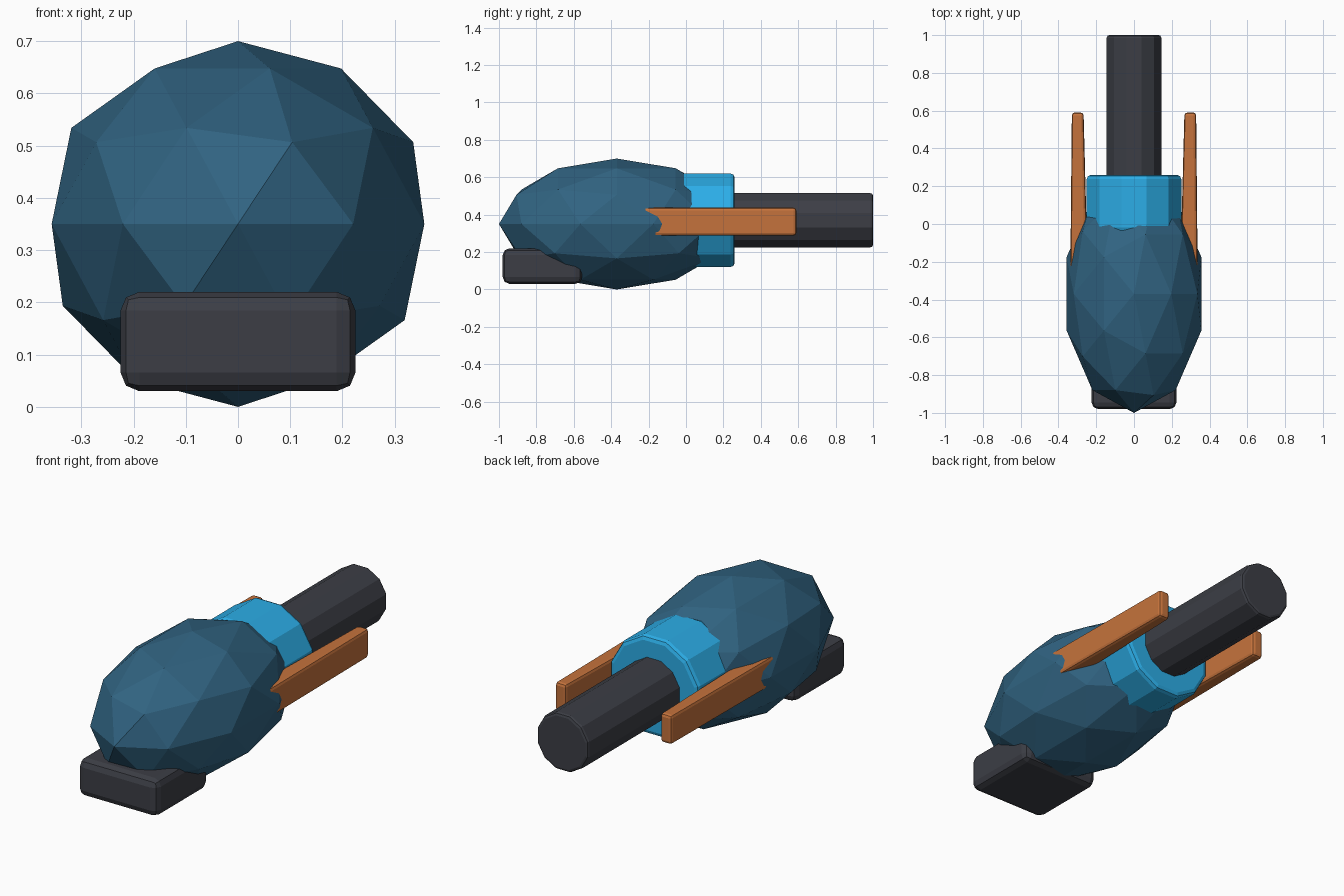
import bpy, math

if "Cube" in bpy.data.objects:
    bpy.data.objects.remove(bpy.data.objects["Cube"])


def paint(obj, name, rgb):
    mat = bpy.data.materials.get(name) or bpy.data.materials.new(name)
    mat.diffuse_color = (*rgb, 1)
    mat.use_nodes = True
    mat.node_tree.nodes["Principled BSDF"].inputs["Base Color"].default_value = mat.diffuse_color
    obj.data.materials.append(mat)


def bevel(obj, width, segments=2):
    mod = obj.modifiers.new("bevel", "BEVEL")
    mod.width = width
    mod.segments = segments
    mod.limit_method = "ANGLE"
    mod.angle_limit = math.radians(40)


def tube(name, radius, y0, y1, z, width):
    # 12-sided cylinder along y, with flats facing up and sideways
    bpy.ops.mesh.primitive_cylinder_add(vertices=12, radius=radius, depth=y1 - y0)
    obj = bpy.context.object
    obj.name = name
    obj.rotation_euler = (0, 0, math.radians(15))
    bpy.ops.object.transform_apply(rotation=True)
    obj.rotation_euler = (math.radians(90), 0, 0)
    obj.location = (0, (y0 + y1) / 2, z)
    bpy.ops.object.transform_apply(rotation=True)
    bevel(obj, width)
    return obj


def box(name, x, y, z, width):
    bpy.ops.mesh.primitive_cube_add(
        size=1, location=[(a + b) / 2 for a, b in (x, y, z)])
    obj = bpy.context.object
    obj.name = name
    obj.scale = [b - a for a, b in (x, y, z)]
    bpy.ops.object.transform_apply(location=True, scale=True, rotation=False)
    bevel(obj, width)
    return obj


BLUE, CYAN = (0.03, 0.125, 0.22), (0.025, 0.42, 0.8)
ORANGE, DARK = (0.56, 0.17, 0.045), (0.045, 0.048, 0.06)

# Faceted egg-shaped body
bpy.ops.mesh.primitive_ico_sphere_add(subdivisions=2, radius=1, location=(0, -0.37, 0.35))
body = bpy.context.object
body.name = "body"
body.scale = (0.375, 0.63, 0.35)
bpy.ops.object.transform_apply(location=False, rotation=False, scale=True)
paint(body, "body_blue", BLUE)

# Collar and barrel
paint(tube("collar", 0.259, -0.04, 0.26, 0.37, 0.022), "collar_cyan", CYAN)
paint(tube("barrel", 0.15, 0.0, 1.0, 0.37, 0.014), "dark", DARK)

# Block under the nose
paint(box("nose_block", (-0.225, 0.225), (-0.98, -0.555), (0.03, 0.22), 0.036), "dark", DARK)

# Side rails, slightly thinner toward the tip
for side, label in ((1, "right"), (-1, "left")):
    rail = box(label + "_rail", (-1, 1), (-0.25, 0.59), (0.288, 0.437), 0.015)
    for v in rail.data.vertices:
        centre, half = (0.298, 0.031) if v.co.y > 0 else (0.291, 0.046)
        v.co.x = side * centre + v.co.x * half
    paint(rail, "rail_orange", ORANGE)
